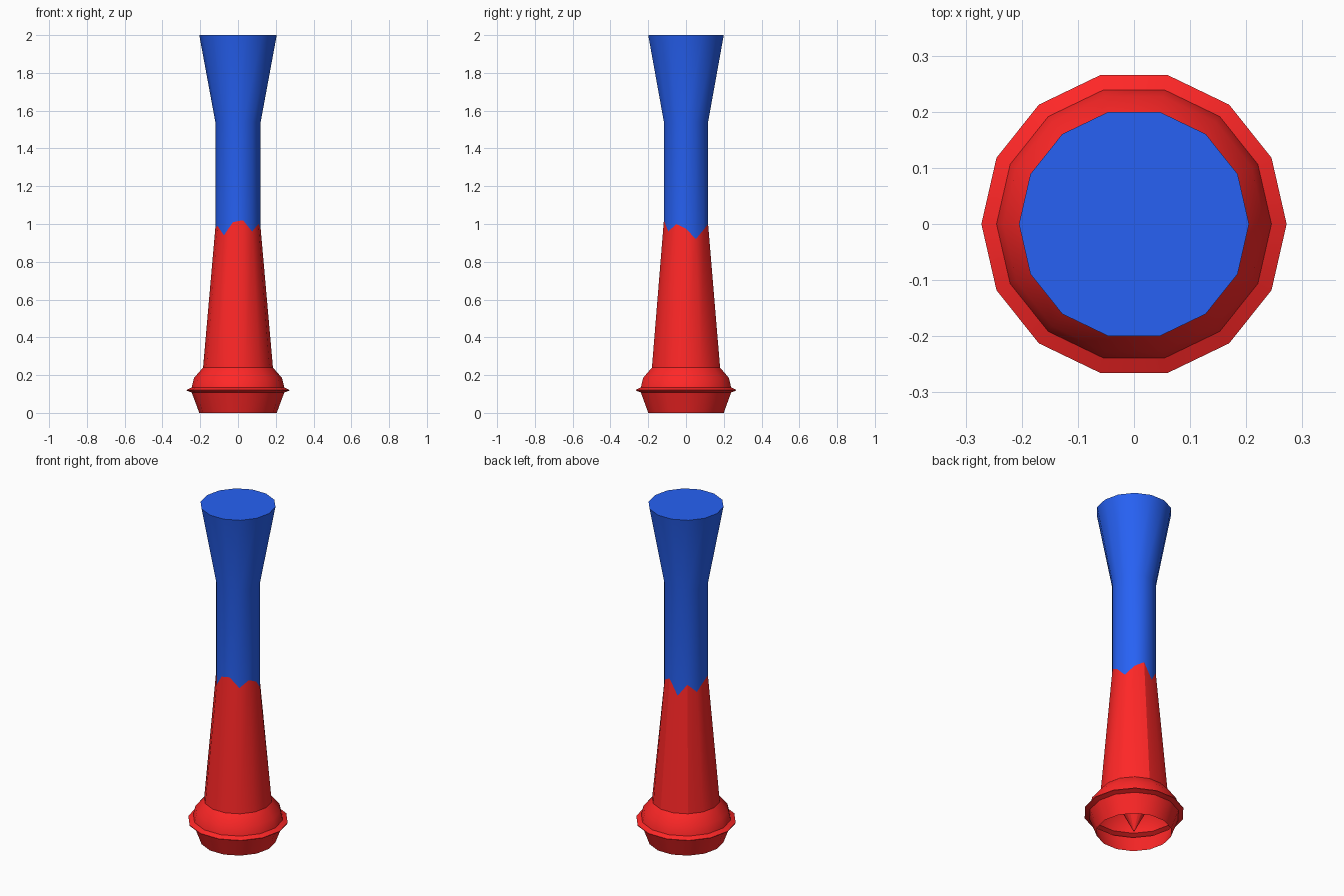
import bpy, bmesh, math

if "Cube" in bpy.data.objects:
    bpy.data.objects.remove(bpy.data.objects["Cube"])

N = 14  # sides around the handle


def material(name, color):
    m = bpy.data.materials.new(name)
    m.diffuse_color = color
    m.use_nodes = True
    m.node_tree.nodes["Principled BSDF"].inputs["Base Color"].default_value = m.diffuse_color
    return m


def lathe(name, rings, mat, cap_top=False, cap_bottom=False):
    """Rings of (radius, z); z may be a list giving one height per side."""
    bm = bmesh.new()
    loops = []
    for r, z in rings:
        loop = []
        for k in range(N):
            a = 2 * math.pi * k / N
            h = z[k] if isinstance(z, list) else z
            loop.append(bm.verts.new((r * math.cos(a), r * math.sin(a), h)))
        loops.append(loop)
    for lo, hi in zip(loops, loops[1:]):
        for k in range(N):
            j = (k + 1) % N
            bm.faces.new((lo[k], lo[j], hi[j], hi[k]))
    if cap_top:
        bm.faces.new(loops[-1])
    if cap_bottom:
        bm.faces.new(loops[0][::-1])
    me = bpy.data.meshes.new(name)
    bm.to_mesh(me)
    bm.free()
    me.materials.append(mat)
    ob = bpy.data.objects.new(name, me)
    bpy.context.collection.objects.link(ob)
    bpy.ops.object.select_all(action='DESELECT')
    ob.select_set(True)
    bpy.context.view_layer.objects.active = ob
    bpy.ops.object.shade_smooth_by_angle(angle=math.radians(30))
    return ob


red = material("red", (1.0, 0.02, 0.02, 1))
blue = material("blue", (0.02, 0.12, 0.9, 1))

# zigzag boundary between the two colours, one height per side
zigzag = [0.975, 1.0 - 0.08, 0.97, 1.0, 0.91, 0.98, 0.93,
          0.98, 0.99, 0.94, 1.01, 1.02, 0.96, 1.0]

# flared upper grip
lathe("upper_grip", [(0.12, zigzag), (0.12, 1.54), (0.205, 2.0)], blue, cap_top=True)

# tapered lower body with thin flange and open base
lathe("lower_body", [(0.205, 0.0), (0.245, 0.108), (0.272, 0.118), (0.272, 0.122),
                     (0.245, 0.135), (0.233, 0.185), (0.185, 0.24), (0.12, zigzag)], red)

# spike inside the open base
lathe("inner_spike", [(0.002, 0.005), (0.12, 0.24)], red, cap_top=True, cap_bottom=True)
